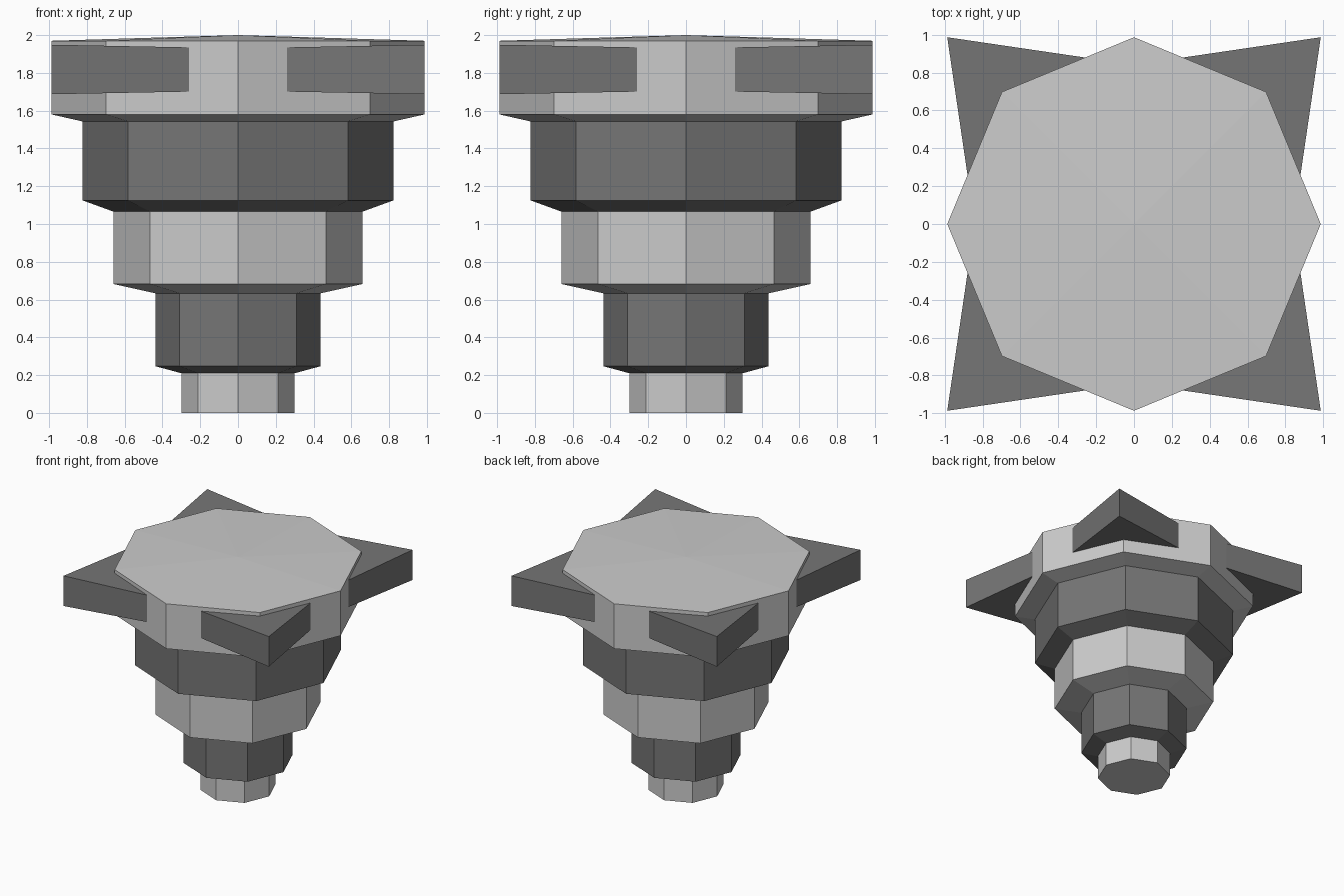
import bpy, bmesh, math
from mathutils import Matrix

if "Cube" in bpy.data.objects:
    bpy.data.objects.remove(bpy.data.objects["Cube"])

dark = bpy.data.materials.new("dark_grey")
dark.diffuse_color = (0.18, 0.18, 0.18, 1)
dark.use_nodes = True
dark.node_tree.nodes["Principled BSDF"].inputs["Base Color"].default_value = dark.diffuse_color


def finish(name, bm, mat=None):
    me = bpy.data.meshes.new(name)
    bm.to_mesh(me)
    bm.free()
    ob = bpy.data.objects.new(name, me)
    bpy.context.collection.objects.link(ob)
    if mat:
        me.materials.append(mat)
    return ob


def tier(name, profile, mat=None, base=False, apex=None):
    """Octagonal shell through (radius, z) points, with optional floor and shallow peak."""
    bm = bmesh.new()
    rings = [[bm.verts.new((r * math.cos(i * math.pi / 4), r * math.sin(i * math.pi / 4), z))
              for i in range(8)] for r, z in profile]
    for a, b in zip(rings, rings[1:]):
        for i in range(8):
            j = (i + 1) % 8
            bm.faces.new((a[i], a[j], b[j], b[i]))
    if base:
        bm.faces.new(rings[0][::-1])
    if apex is not None:
        top = bm.verts.new((0, 0, apex))
        for i in range(8):
            bm.faces.new((rings[-1][i], rings[-1][(i + 1) % 8], top))
    return finish(name, bm, mat)


# Stacked shaft tiers, each flaring out from the one below
tier("foot", [(0.30, 0), (0.30, 0.21)], base=True)
tier("lower_tier", [(0.30, 0.21), (0.437, 0.247), (0.437, 0.633)], dark)
tier("middle_tier", [(0.437, 0.633), (0.658, 0.682), (0.658, 1.065)])
tier("upper_tier", [(0.658, 1.065), (0.823, 1.125), (0.823, 1.543)], dark)
tier("head", [(0.823, 1.543), (0.987, 1.58), (0.987, 1.97)], apex=2.0)

# Four corner spikes, slightly thicker at the tip
for k in range(4):
    bm = bmesh.new()
    outline = [(0.26, 0.88, 0.117), (0.88, 0.26, 0.117), (0.987, 0.987, 0.131)]
    low = [bm.verts.new((x, y, 1.818 - h)) for x, y, h in outline]
    high = [bm.verts.new((x, y, 1.818 + h)) for x, y, h in outline]
    bm.faces.new(low)
    bm.faces.new(high[::-1])
    for i in range(3):
        j = (i + 1) % 3
        bm.faces.new((low[i], low[j], high[j], high[i]))
    bmesh.ops.recalc_face_normals(bm, faces=bm.faces)
    bm.transform(Matrix.Rotation(k * math.pi / 2, 4, 'Z'))
    finish(f"corner_spike_{k + 1}", bm, dark)
